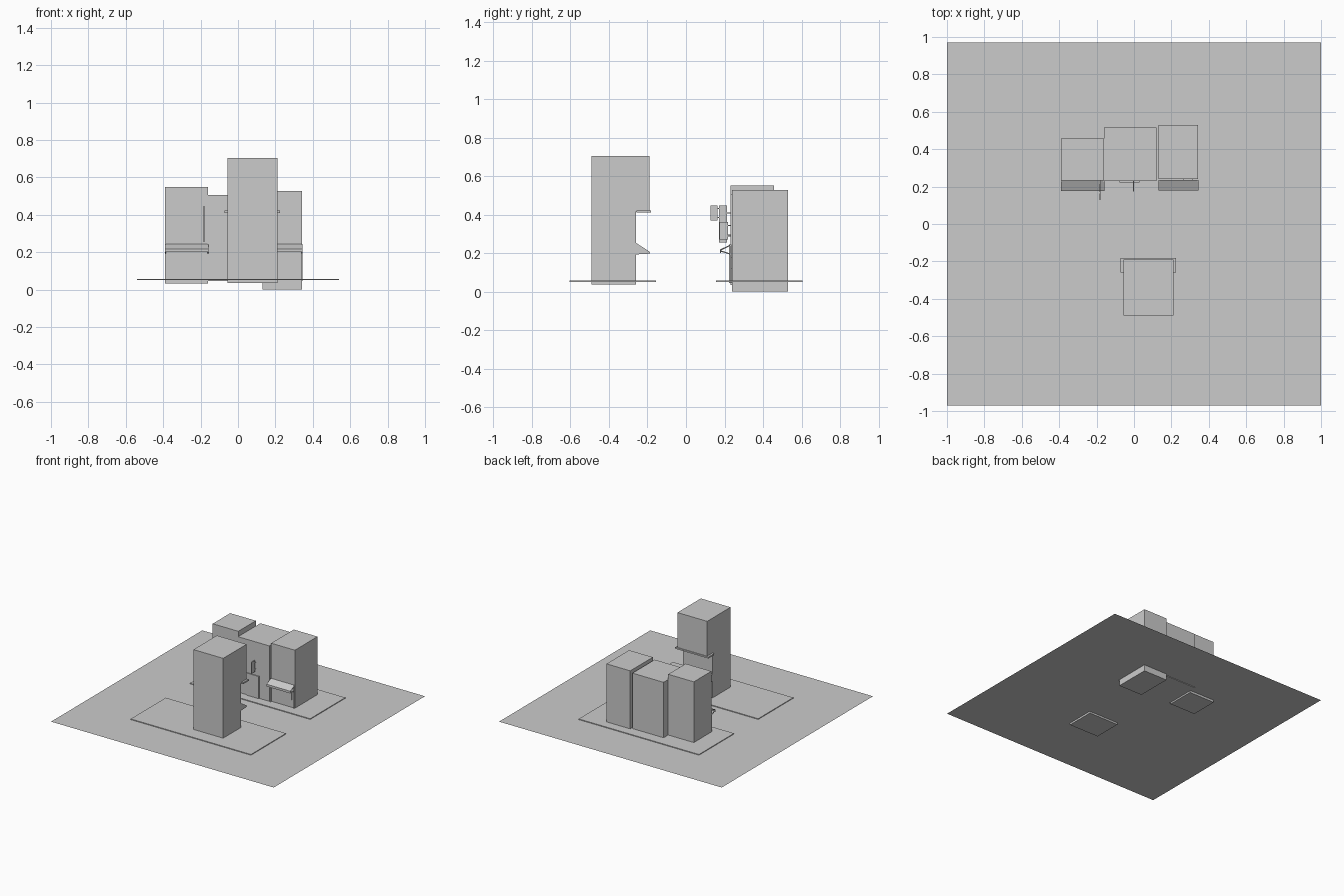
import bpy, bmesh
from mathutils import Vector

if "Cube" in bpy.data.objects:
    bpy.data.objects.remove(bpy.data.objects["Cube"])


def mesh_object(name, verts, faces):
    me = bpy.data.meshes.new(name)
    me.from_pydata(verts, [], faces)
    bm = bmesh.new()
    bm.from_mesh(me)
    bmesh.ops.recalc_face_normals(bm, faces=bm.faces)
    bm.to_mesh(me)
    bm.free()
    ob = bpy.data.objects.new(name, me)
    bpy.context.collection.objects.link(ob)
    return ob


def extrude_x(name, profile, x0, x1):
    """Solid from a (y, z) profile swept from x0 to x1."""
    n = len(profile)
    verts = [(x, y, z) for x in (x0, x1) for y, z in profile]
    faces = [tuple(range(n)), tuple(range(n, 2 * n))]
    faces += [(i, (i + 1) % n, n + (i + 1) % n, n + i) for i in range(n)]
    return mesh_object(name, verts, faces)


def box(name, x, y, z):
    prof = [(y[0], z[0]), (y[1], z[0]), (y[1], z[1]), (y[0], z[1])]
    return extrude_x(name, prof, *x)


def awning(name, x0, x1, wall):
    """Sloped sheet with valance, end struts and wall posts."""
    front = wall - 0.056
    extrude_x(name + "_awning", [(wall, 0.245), (front, 0.218), (front, 0.200),
              (front + 0.003, 0.200), (front + 0.003, 0.214), (wall, 0.240)], x0, x1)
    for side, x in (("left", x0), ("right", x1 - 0.005)):
        extrude_x(f"{name}_strut_{side}", [(front, 0.214), (wall, 0.196),
                  (wall, 0.191), (front, 0.209)], x, x + 0.005)
        box(f"{name}_post_{side}", (x, x + 0.005), (wall - 0.008, wall), (0.045, 0.245))


def blade_sign(name, x, y, z, wall):
    """Thin hanging sign with two wall brackets."""
    box(name, (x - 0.003, x + 0.003), y, z)
    for i, f in enumerate((0.2, 0.8)):
        h = z[0] + (z[1] - z[0]) * f
        box(f"{name}_bracket_{i}", (x - 0.002, x + 0.002), (y[1], wall), (h - 0.002, h + 0.002))


# Ground sheet and the two pavements
mesh_object("ground", [(-1, -.97, .051), (1, -.97, .051), (1, .97, .051), (-1, .97, .051)],
            [(0, 1, 2, 3)])
for name, s in (("north", 1), ("south", -1)):
    box(name + "_pavement", (-0.54, 0.54), sorted((s * 0.155, s * 0.605)), (0.051, 0.057))

# Row of three buildings
box("left_building", (-0.39, -0.16), (0.232, 0.457), (0.033, 0.55))
box("middle_building", (-0.16, 0.12), (0.23, 0.516), (0.046, 0.507))
box("right_building", (0.13, 0.343), (0.24, 0.53), (0.0, 0.528))

# Building across the street, upper floors overhanging
extrude_x("facing_building", [(-0.49, 0.036), (-0.26, 0.036), (-0.26, 0.415),
          (-0.19, 0.415), (-0.19, 0.705), (-0.49, 0.705)], -0.057, 0.21)
box("overhang_ledge", (-0.073, 0.225), (-0.258, -0.183), (0.410, 0.422))
extrude_x("facing_awning", [(-0.26, 0.253), (-0.187, 0.206), (-0.187, 0.197), (-0.26, 0.193)],
          -0.057, 0.21)

# Shop fronts
awning("left_shop", -0.39, -0.158, 0.232)
awning("right_shop", 0.13, 0.344, 0.236)
box("middle_door", (-0.078, 0.03), (0.223, 0.232), (0.05, 0.237))
box("right_shop_window", (0.263, 0.316), (0.234, 0.242), (0.117, 0.18))

# Hanging signs
blade_sign("tall_sign", -0.181, (0.172, 0.214), (0.255, 0.446), 0.232)
blade_sign("outer_sign", -0.181, (0.128, 0.164), (0.37, 0.447), 0.173)
blade_sign("middle_sign", -0.003, (0.175, 0.217), (0.27, 0.362), 0.231)
